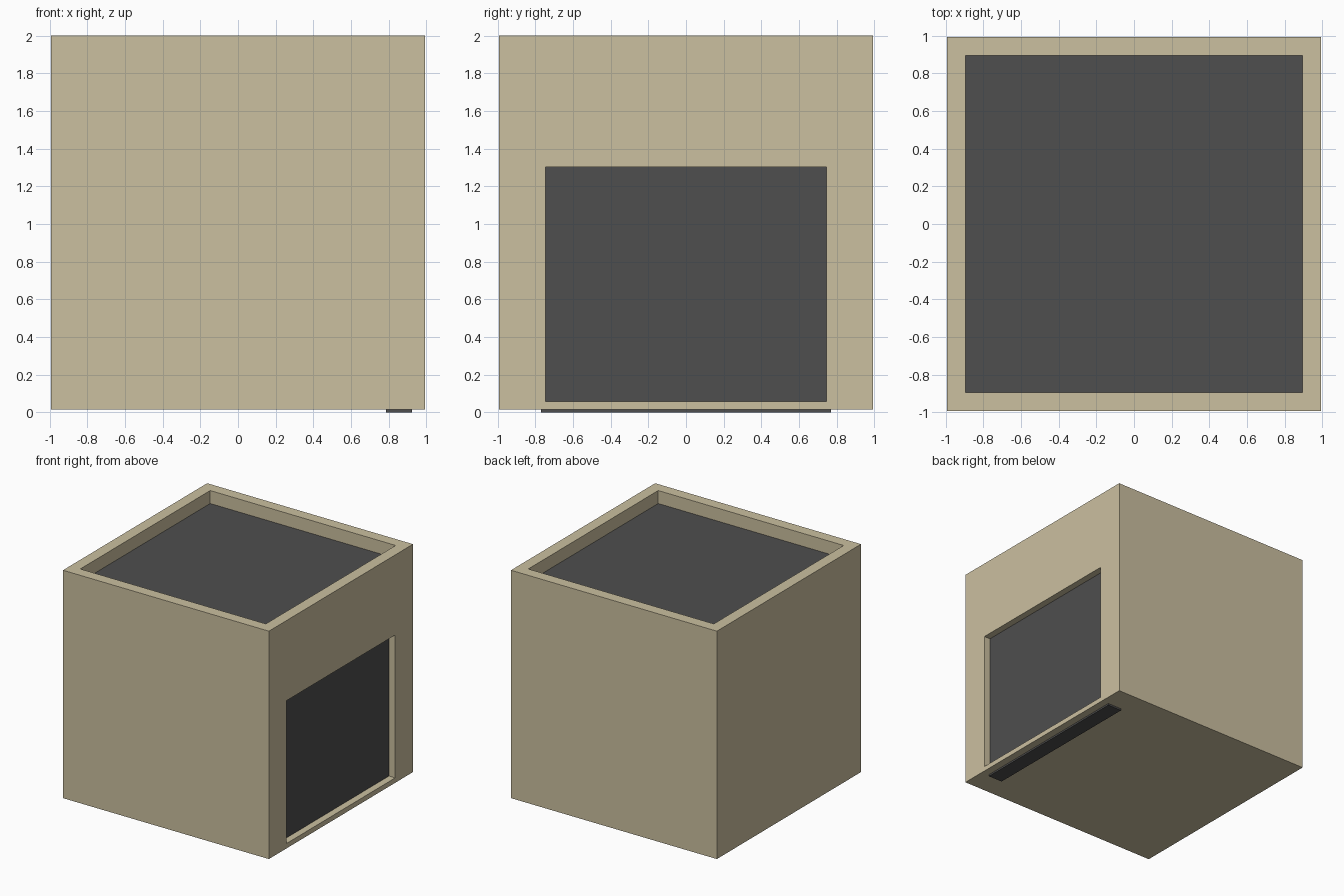
import bpy, bmesh
from mathutils import Vector

if "Cube" in bpy.data.objects:
    bpy.data.objects.remove(bpy.data.objects["Cube"])

HALF = 0.992            # half width of the box
BASE, TOP = 0.015, 2.0  # box bottom and top


def material(name, rgb):
    m = bpy.data.materials.new(name)
    m.diffuse_color = (*rgb, 1)
    m.use_nodes = True
    m.node_tree.nodes["Principled BSDF"].inputs["Base Color"].default_value = m.diffuse_color
    return m


tan = material("tan", (0.597, 0.525, 0.350))
dark = material("dark grey", (0.077, 0.077, 0.077))


def make_box(bm, lo, hi):
    lo, hi = Vector(lo), Vector(hi)
    bmesh.ops.create_cube(bm, size=1)
    for v in bm.verts:
        v.co = Vector(a + (c + 0.5) * (b - a) for a, b, c in zip(lo, hi, v.co))


def finish(bm, name, mats):
    bmesh.ops.recalc_face_normals(bm, faces=bm.faces[:])
    mesh = bpy.data.meshes.new(name)
    bm.to_mesh(mesh)
    bm.free()
    for m in mats:
        mesh.materials.append(m)
    ob = bpy.data.objects.new(name, mesh)
    bpy.context.collection.objects.link(ob)
    return ob


def recess(bm, direction, lo, hi, depth):
    """Sink a rectangular dark-floored pocket into the face pointing along direction."""
    d = Vector(direction)
    bm.normal_update()
    face = max(bm.faces, key=lambda f: f.normal.dot(d) * 10 + f.calc_center_median().dot(d))
    mid = face.calc_center_median()
    bmesh.ops.inset_region(bm, faces=[face], thickness=0.1)
    # fit the inset rectangle to the opening
    for v in face.verts:
        for i in range(3):
            if d[i] == 0:
                v.co[i] = lo[i] if v.co[i] < mid[i] else hi[i]
    # second ring becomes the pocket floor
    floor = bmesh.ops.extrude_discrete_faces(bm, faces=[face])["faces"][0]
    bmesh.ops.translate(bm, verts=floor.verts[:], vec=-d * depth)
    floor.material_index = 1


# box body with a sunken top panel and a sunken side panel
bm = bmesh.new()
make_box(bm, (-HALF, -HALF, BASE), (HALF, HALF, TOP))
recess(bm, (0, 0, 1), (-0.894, -0.894, 0), (0.894, 0.894, 0), 0.113)
recess(bm, (1, 0, 0), (0, -0.747, 0.058), (0, 0.747, 1.302), 0.06)
finish(bm, "box_body", [tan, dark])

# thin strip under the side panel
bm = bmesh.new()
make_box(bm, (0.787, -0.77, 0), (0.924, 0.77, BASE))
finish(bm, "bottom_strip", [dark])
